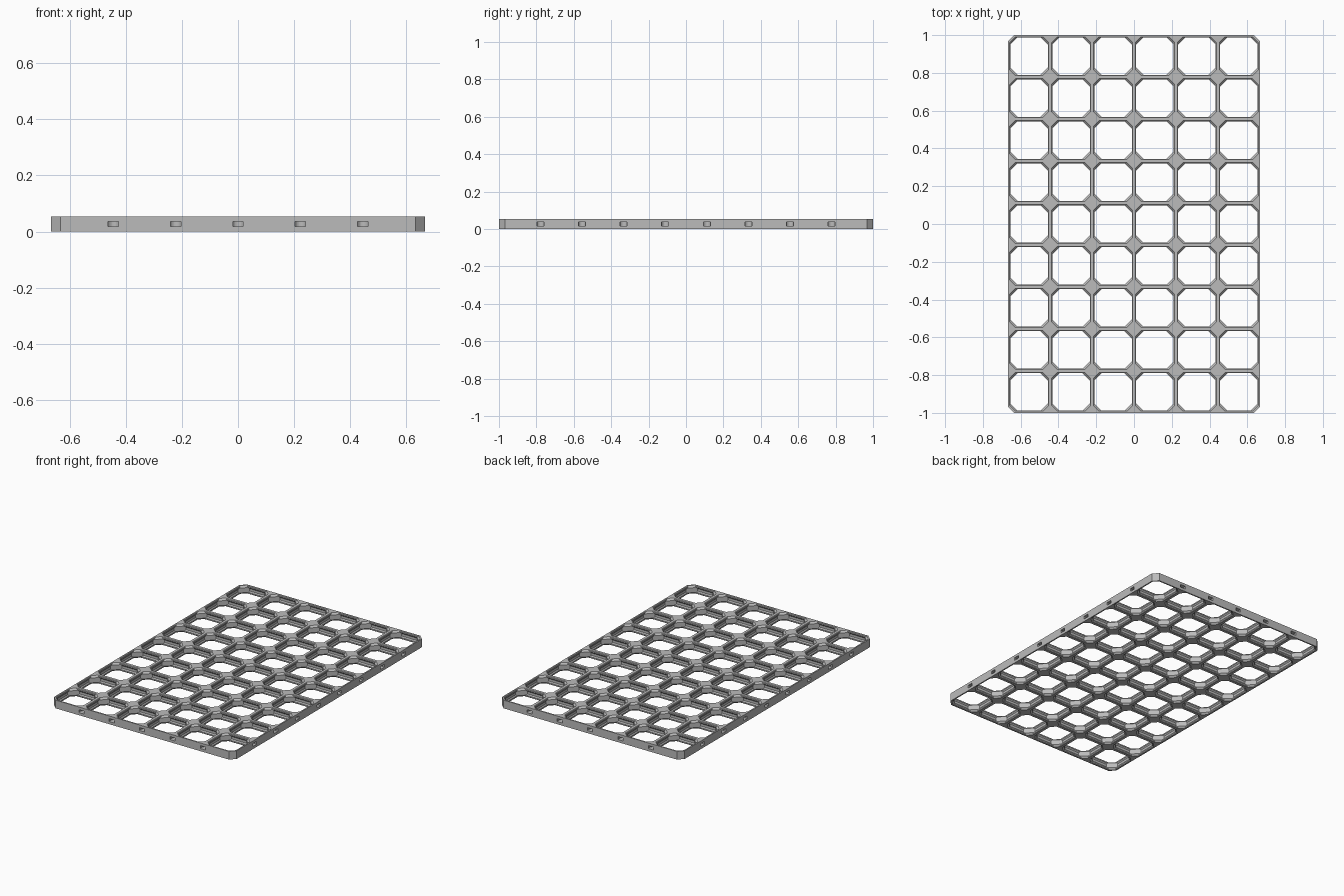
import bpy, bmesh, math
from mathutils import Matrix, Vector

if "Cube" in bpy.data.objects:
    bpy.data.objects.remove(bpy.data.objects["Cube"])

U = 2 / 252            # one millimetre in scene units
PITCH, COLS, ROWS, H = 28, 6, 9, 6.8
W, D = PITCH * COLS / 2, PITCH * ROWS / 2
R2 = math.sqrt(2)

grey = bpy.data.materials.new("light grey")
grey.diffuse_color = (0.5, 0.5, 0.5, 1)
grey.use_nodes = True
grey.node_tree.nodes["Principled BSDF"].inputs["Base Color"].default_value = grey.diffuse_color


def loft(bm, rings):
    """Closed solid through a stack of equally long rings."""
    vs = [[bm.verts.new(Vector(p) * U) for p in ring] for ring in rings]
    n = len(vs[0])
    for a, b in zip(vs, vs[1:]):
        for i in range(n):
            j = (i + 1) % n
            bm.faces.new((a[i], a[j], b[j], b[i]))
    bm.faces.new(vs[0][::-1])
    bm.faces.new(vs[-1])


def make_object(name, bm):
    bmesh.ops.recalc_face_normals(bm, faces=bm.faces)
    mesh = bpy.data.meshes.new(name)
    bm.to_mesh(mesh)
    bm.free()
    mesh.materials.append(grey)
    ob = bpy.data.objects.new(name, mesh)
    bpy.context.collection.objects.link(ob)
    return ob


def chamfered_rect(hx, hy, c, z):
    return [(hx, -hy + c, z), (hx, hy - c, z), (hx - c, hy, z), (-hx + c, hy, z),
            (-hx, hy - c, z), (-hx, -hy + c, z), (-hx + c, -hy, z), (hx - c, -hy, z)]


# Slab with chamfered corners
bm = bmesh.new()
loft(bm, [chamfered_rect(W, D, 4.2, 0), chamfered_rect(W, D, 4.2, H)])
board = make_object("grid_board", bm)

# Opening profile: height, wall inset, corner inset along the diagonal
half = [(-1, 1.1, 4.17), (0, 1.1, 4.17), (0.4, 1.5, 4.57), (1.4, 1.5, 5.57), (2.4, 0.8, 5.57)]
profile = half + [(H - z, w, c) for z, w, c in reversed(half)]


def opening(bm, x, y):
    rings = []
    for z, w, c in profile:
        h = PITCH / 2 - w
        ring = chamfered_rect(h, h, c * R2 - 2 * w, z)
        rings.append([(px + x, py + y, pz) for px, py, pz in ring])
    loft(bm, rings)


# Connector slot outline: slightly necked at the edge, rounded inside
arc = [(2.6 * math.cos(a), 2.5 + 2.6 * math.sin(a))
       for a in (math.pi * i / 12 for i in range(13))]
slot = [(2.35, -1), (2.35, 0.4)] + arc + [(-2.35, 0.4), (-2.35, -1)]


def connector_slot(bm, x, y, angle):
    m = Matrix.Translation((x, y, 0)) @ Matrix.Rotation(angle, 4, 'Z')
    loft(bm, [[m @ Vector((px, py, z)) for px, py in slot]
              for z in (H / 2 - 1.2, H / 2 + 1.2)])


bm = bmesh.new()
for i in range(COLS):
    for j in range(ROWS):
        opening(bm, (i + 0.5) * PITCH - W, (j + 0.5) * PITCH - D)
for i in range(1, COLS):
    connector_slot(bm, i * PITCH - W, -D, 0)
    connector_slot(bm, i * PITCH - W, D, math.pi)
for j in range(1, ROWS):
    connector_slot(bm, -W, j * PITCH - D, -math.pi / 2)
    connector_slot(bm, W, j * PITCH - D, math.pi / 2)
cutter = make_object("opening_cutter", bm)
cutter.hide_render = True

# Cut the openings and slots, then drop the cutter
mod = board.modifiers.new("openings", 'BOOLEAN')
mod.operation = 'DIFFERENCE'
mod.solver = 'EXACT'
mod.object = cutter
bpy.context.view_layer.objects.active = board
board.select_set(True)
bpy.ops.object.modifier_apply(modifier=mod.name)
bpy.data.objects.remove(cutter)
